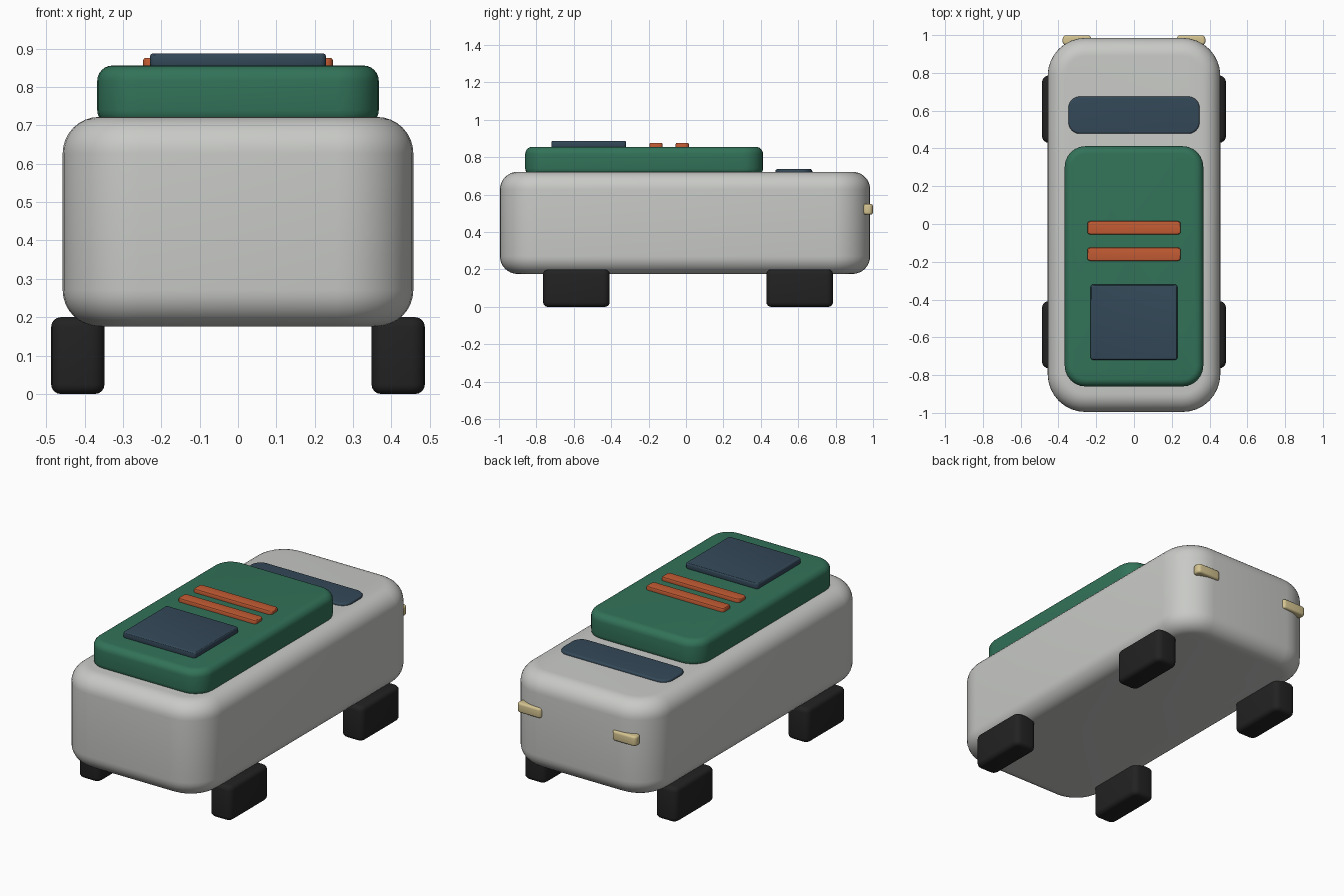
import bpy, bmesh

cube = bpy.data.objects.get("Cube")
if cube:
    bpy.data.objects.remove(cube, do_unlink=True)


def make_material(name, rgb):
    mat = bpy.data.materials.new(name)
    mat.use_nodes = True
    mat.diffuse_color = (*rgb, 1)
    mat.node_tree.nodes["Principled BSDF"].inputs["Base Color"].default_value = (*rgb, 1)
    return mat


white = make_material("body grey", (0.58, 0.59, 0.565))
green = make_material("roof green", (0.032, 0.17, 0.10))
navy = make_material("glass navy", (0.034, 0.065, 0.098))
orange = make_material("bar orange", (0.55, 0.107, 0.034))
black = make_material("tyre black", (0.016, 0.016, 0.016))
cream = make_material("lamp cream", (0.66, 0.55, 0.28))


def rounded_slab(name, mat, x, y, z, corner, edge, segments=6):
    """Box over the given ranges, with rounded plan corners and softened rims."""
    bm = bmesh.new()
    bmesh.ops.create_cube(bm, size=1)
    for v in bm.verts:
        v.co = [(lo + hi) / 2 + c * (hi - lo) for c, (lo, hi) in zip(v.co, (x, y, z))]
    upright = [e for e in bm.edges if abs(e.verts[0].co.z - e.verts[1].co.z) > 1e-5]
    bmesh.ops.bevel(bm, geom=upright, offset=corner, segments=segments,
                    profile=0.5, affect='EDGES')
    rims = [e for e in bm.edges if abs(e.verts[0].co.z - e.verts[1].co.z) < 1e-5]
    bmesh.ops.bevel(bm, geom=rims, offset=edge, segments=segments,
                    profile=0.5, affect='EDGES')
    bmesh.ops.recalc_face_normals(bm, faces=bm.faces)
    mesh = bpy.data.meshes.new(name)
    bm.to_mesh(mesh)
    bm.free()
    mesh.materials.append(mat)
    obj = bpy.data.objects.new(name, mesh)
    bpy.context.collection.objects.link(obj)
    bpy.ops.object.select_all(action='DESELECT')
    obj.select_set(True)
    bpy.context.view_layer.objects.active = obj
    bpy.ops.object.shade_smooth_by_angle()
    return obj


# Body and raised roof
rounded_slab("body", white, (-0.457, 0.457), (-0.995, 0.985), (0.176, 0.722), 0.2, 0.095, 8)
rounded_slab("roof", green, (-0.367, 0.367), (-0.86, 0.412), (0.70, 0.856), 0.11, 0.04)

# Windscreen, roof panel and roof bars
rounded_slab("windscreen", navy, (-0.347, 0.347), (0.478, 0.675), (0.70, 0.736), 0.06, 0.01)
rounded_slab("roof_panel", navy, (-0.23, 0.23), (-0.72, -0.32), (0.85, 0.888), 0.015, 0.01, 3)
for name, y in (("front_roof_bar", -0.16), ("rear_roof_bar", -0.02)):
    rounded_slab(name, orange, (-0.247, 0.247), (y - 0.035, y + 0.035), (0.84, 0.876),
                 0.015, 0.006, 3)

# Wheels and lamps on both sides
for side, s in (("left", 1), ("right", -1)):
    def span(a, b):
        return tuple(sorted((s * a, s * b)))

    for end, y in (("front", -0.586), ("rear", 0.608)):
        rounded_slab(f"{end}_{side}_wheel", black, span(0.348, 0.487),
                     (y - 0.178, y + 0.178), (0, 0.2), 0.035, 0.025, 4)
    rounded_slab(f"{side}_lamp", cream, span(0.225, 0.378), (0.946, 0.999),
                 (0.493, 0.55), 0.02, 0.012, 4)
